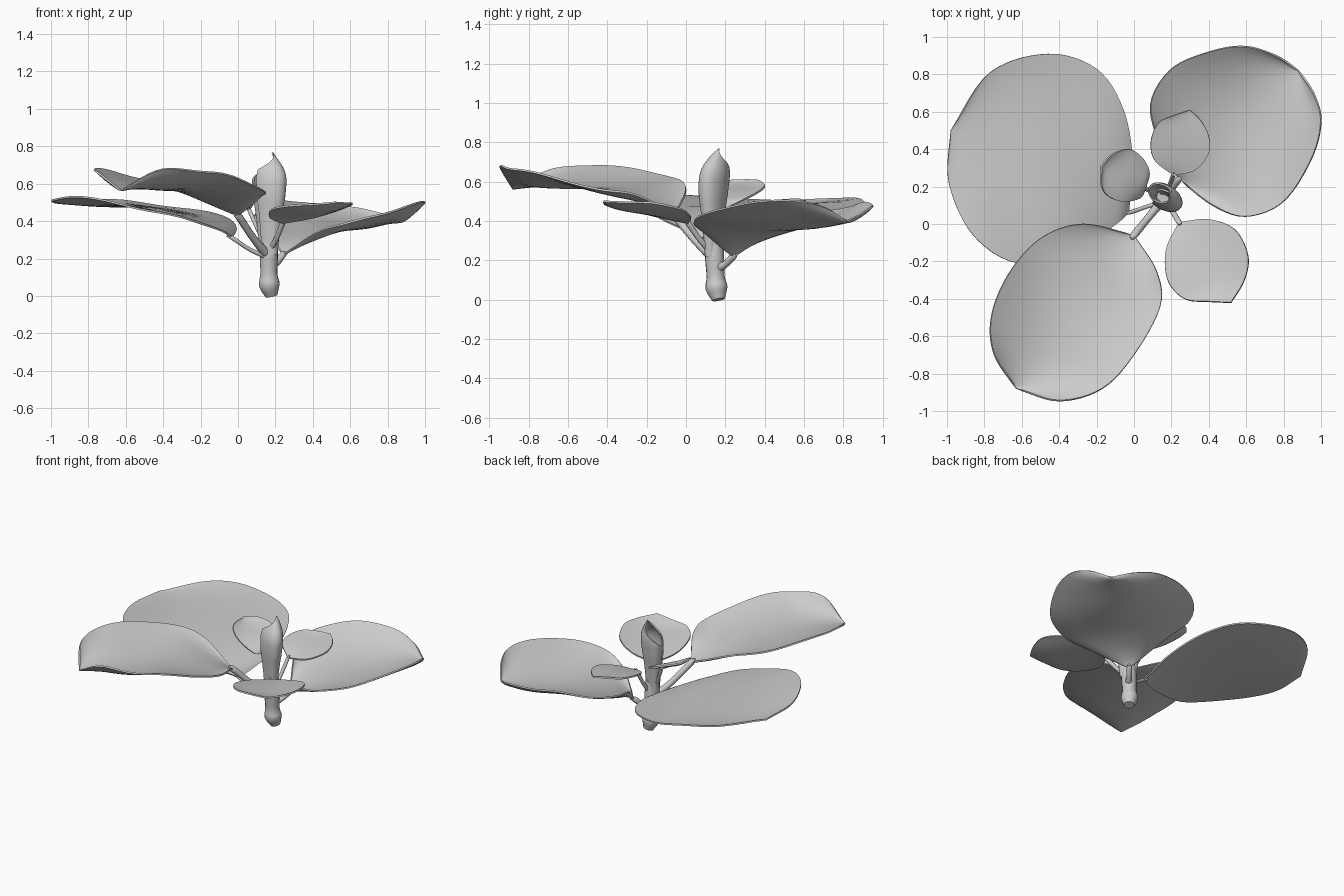
import bpy, bmesh, math
from mathutils import Vector

cube = bpy.data.objects.get("Cube")
if cube:
    bpy.data.objects.remove(cube, do_unlink=True)

# One plain grey for the whole plant
grey = bpy.data.materials.new("plain_grey")
grey.use_nodes = True
grey.diffuse_color = (0.6, 0.6, 0.6, 1)
grey.node_tree.nodes["Principled BSDF"].inputs["Base Color"].default_value = (0.6, 0.6, 0.6, 1)


def spline(pts, u):
    """Point on a smooth curve through pts, u from 0 to 1."""
    p = [Vector(q) for q in pts]
    p = [p[0] * 2 - p[1]] + p + [p[-1] * 2 - p[-2]]
    n = len(pts) - 1
    i = min(int(u * n), n - 1)
    t = u * n - i
    a, b, c, d = p[i:i + 4]
    return 0.5 * (2 * b + (c - a) * t + (2 * a - 5 * b + 4 * c - d) * t ** 2
                  + (3 * b - a - 3 * c + d) * t ** 3)


def grid_object(name, rows, thickness=0.0, wrap=False, caps=False):
    """Skin a grid of points, give it thickness, and smooth it."""
    bm = bmesh.new()
    vs = [[bm.verts.new(p) for p in row] for row in rows]
    n = len(vs[0])
    for r0, r1 in zip(vs, vs[1:]):
        for j in range(n if wrap else n - 1):
            k = (j + 1) % n
            bm.faces.new((r0[j], r0[k], r1[k], r1[j]))
    if caps:
        bm.faces.new(vs[0][::-1])
        bm.faces.new(vs[-1])
    bmesh.ops.remove_doubles(bm, verts=bm.verts, dist=1e-5)
    bmesh.ops.recalc_face_normals(bm, faces=bm.faces)
    me = bpy.data.meshes.new(name)
    bm.to_mesh(me)
    bm.free()
    ob = bpy.data.objects.new(name, me)
    bpy.context.collection.objects.link(ob)
    me.materials.append(grey)
    bpy.ops.object.select_all(action='DESELECT')
    ob.select_set(True)
    bpy.context.view_layer.objects.active = ob
    if thickness:
        mod = ob.modifiers.new("thickness", 'SOLIDIFY')
        mod.thickness = thickness
        mod.offset = 0
        bpy.ops.object.modifier_apply(modifier=mod.name)
    bpy.ops.object.shade_smooth_by_angle(angle=math.radians(45))


def tube(name, pts, radii, steps=10, sides=12):
    """Round tapered tube along a path."""
    rows = []
    for i in range(steps + 1):
        u = i / steps
        c = spline(pts, u)
        d = (spline(pts, min(u + 0.02, 1)) - spline(pts, max(u - 0.02, 0))).normalized()
        side = d.cross(Vector((0.3, 1, 0))).normalized()
        up = d.cross(side)
        r = spline([(q, 0, 0) for q in radii], u).x
        rows.append([c + (side * math.cos(a) + up * math.sin(a)) * r
                     for a in (2 * math.pi * j / sides for j in range(sides))])
    grid_object(name, rows, wrap=True, caps=True)


def leaf(name, base, tip, rib_z, left, right, root, r=0.014, ripple=0.006):
    """Blade lofted between two edges over a midrib, plus its stalk."""
    base, tip = Vector(base), Vector(tip)
    nu, nv = 36, 18
    rows = []
    for i in range(nu + 1):
        u = i / nu
        a = spline([base] + left + [tip], u)
        b = spline([base] + right + [tip], u)
        m = (a + b) / 2
        m.z = spline([(0, 0, base.z), (0, 0, rib_z), (0, 0, tip.z)], u).z
        row = []
        for j in range(nv + 1):
            v = 2 * j / nv - 1
            p = a * (v * (v - 1) / 2) + m * (1 - v * v) + b * (v * (v + 1) / 2)
            p.z += ripple * math.sin(13 * p.x + 4 * p.y) * math.sin(math.pi * u)
            row.append(p)
        rows.append(row)
    grid_object(name, rows, thickness=0.01)
    root = Vector(root)
    bend = (root + base) / 2 - Vector((0, 0, 0.01))
    end = base.lerp(Vector((*((base + tip) / 2).xy, rib_z)), 0.06)
    tube(name + "_stalk", [root, bend, base, end], [r * 1.3, r, r, r * 0.4])


# Three large leaves
leaf("large_leaf_back_right", (-0.03, 0.06, 0.31), (-0.98, 0.5, 0.50), 0.46,
     [(-0.01, 0.35, 0.36), (-0.06, 0.62, 0.41), (-0.2, 0.83, 0.45), (-0.46, 0.91, 0.49), (-0.77, 0.81, 0.515)],
     [(-0.11, -0.01, 0.36), (-0.32, -0.15, 0.42), (-0.62, -0.21, 0.49), (-0.86, -0.06, 0.525), (-0.99, 0.22, 0.51)],
     (0.15, 0.12, 0.21), r=0.011)
leaf("large_leaf_front", (0.0, -0.06, 0.43), (-0.63, -0.88, 0.565), 0.565,
     [(-0.27, 0.0, 0.56), (-0.49, -0.07, 0.62), (-0.66, -0.25, 0.66), (-0.76, -0.48, 0.675), (-0.75, -0.69, 0.66)],
     [(0.12, -0.25, 0.53), (0.14, -0.44, 0.56), (0.0, -0.7, 0.63), (-0.17, -0.88, 0.66), (-0.4, -0.945, 0.68)],
     (0.155, 0.13, 0.22), r=0.02)
leaf("large_leaf_back_left", (0.24, 0.24, 0.22), (0.88, 0.82, 0.40), 0.36,
     [(0.13, 0.45, 0.38), (0.09, 0.65, 0.44), (0.2, 0.83, 0.47), (0.4, 0.92, 0.49), (0.59, 0.95, 0.48), (0.76, 0.9, 0.44)],
     [(0.42, 0.1, 0.34), (0.6, 0.04, 0.39), (0.8, 0.12, 0.45), (0.95, 0.35, 0.49), (1.0, 0.55, 0.5), (0.96, 0.7, 0.47)],
     (0.18, 0.16, 0.16), r=0.018)

# Three small leaves
leaf("small_leaf_front_left", (0.24, 0.01, 0.39), (0.52, -0.42, 0.5), 0.445,
     [(0.17, -0.14, 0.42), (0.18, -0.3, 0.46), (0.27, -0.4, 0.48), (0.4, -0.415, 0.49)],
     [(0.4, 0.025, 0.42), (0.54, -0.03, 0.46), (0.61, -0.17, 0.49), (0.59, -0.3, 0.495)],
     (0.17, 0.13, 0.24), ripple=0.002)
leaf("small_leaf_back", (0.21, 0.26, 0.44), (0.3, 0.61, 0.5), 0.485,
     [(0.11, 0.34, 0.48), (0.09, 0.44, 0.5), (0.13, 0.54, 0.51), (0.21, 0.58, 0.51)],
     [(0.33, 0.29, 0.45), (0.4, 0.38, 0.47), (0.4, 0.47, 0.485), (0.36, 0.55, 0.495)],
     (0.17, 0.15, 0.24), r=0.012, ripple=0.002)
leaf("small_leaf_right", (0.06, 0.19, 0.46), (-0.175, 0.31, 0.61), 0.55,
     [(0.08, 0.28, 0.5), (0.04, 0.36, 0.54), (-0.03, 0.4, 0.575), (-0.12, 0.37, 0.605)],
     [(0.03, 0.14, 0.47), (-0.06, 0.12, 0.53), (-0.14, 0.15, 0.58), (-0.175, 0.21, 0.605)],
     (0.16, 0.14, 0.25), r=0.011, ripple=0.002)

# Stem with a swollen foot
tube("stem", [(0.18, 0.165, 0.0), (0.168, 0.155, 0.06), (0.165, 0.15, 0.12), (0.165, 0.145, 0.22), (0.165, 0.14, 0.34)],
     [0.033, 0.056, 0.046, 0.049, 0.045], steps=16, sides=14)

# Young centre leaf rolled into a spiral, pointed at the top
long_dir, short_dir = Vector((0.85, -0.53, 0)), Vector((0.53, 0.85, 0))
profile = [(0.5, 0, 0), (0.62, 0, 0), (0.78, 0, 0), (0.98, 0, 0), (0.95, 0, 0), (0.2, 0, 0)]
rows = []
for i in range(25):
    row = []
    for j in range(65):
        s = j / 64
        deg = -110 + 620 * s
        top = 0.77 - min(0.2, 0.2 * abs((deg - 10) / 250))
        z = 0.22 + (top - 0.22) * i / 24
        k = (z - 0.22) / 0.55
        f = spline(profile, k).x * (1.0 - 0.65 * max(0, s - 0.3))
        a = math.radians(deg)
        c = Vector((0.161, 0.138, z)).lerp(Vector((0.163, 0.18, z)), k ** 5)
        row.append(c + long_dir * (0.1 * f * math.cos(a)) + short_dir * (0.06 * f * math.sin(a)))
    rows.append(row)
grid_object("rolled_centre_leaf", rows, thickness=0.01)
